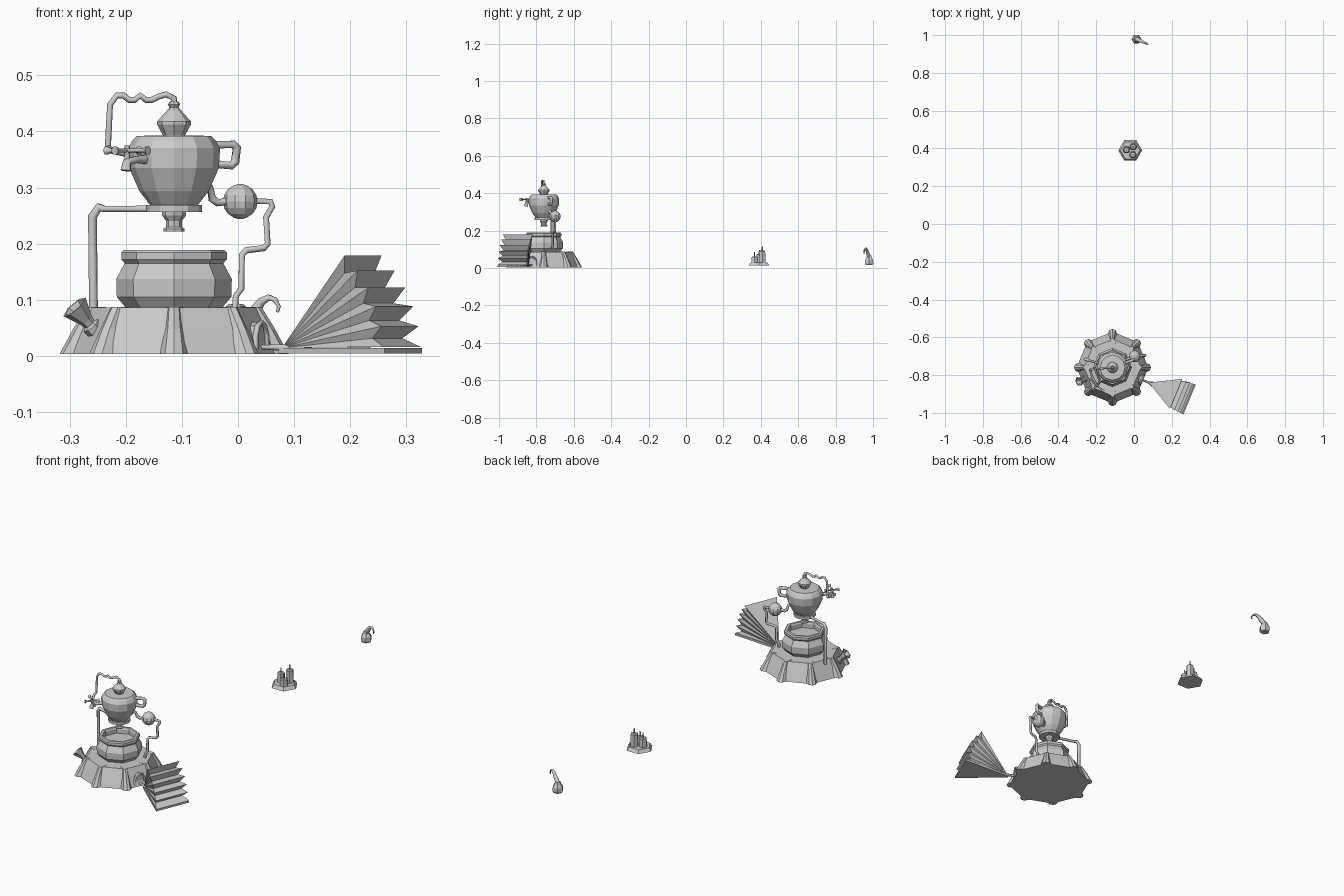
import bpy, bmesh
from math import cos, sin, pi, radians
from mathutils import Vector, Matrix

CX, CY = -0.114, -0.76          # axis of the still


def finish(name, bm):
    bmesh.ops.recalc_face_normals(bm, faces=bm.faces)
    me = bpy.data.meshes.new(name)
    bm.to_mesh(me)
    bm.free()
    ob = bpy.data.objects.new(name, me)
    bpy.context.collection.objects.link(ob)
    return ob


def lathe(name, profile, n, loc=(CX, CY, 0), axis=None, turn=0):
    """Turned solid from (radius, height) pairs, flat facets, capped ends."""
    bm = bmesh.new()
    rings = [[bm.verts.new((r * cos(2 * pi * i / n + turn), r * sin(2 * pi * i / n + turn), z))
              for i in range(n)] for r, z in profile]
    for a, b in zip(rings, rings[1:]):
        for i in range(n):
            bm.faces.new((a[i], a[(i + 1) % n], b[(i + 1) % n], b[i]))
    bm.faces.new(rings[0])
    bm.faces.new(rings[-1])
    rot = Matrix()
    if axis:
        rot = Vector((0, 0, 1)).rotation_difference(Vector(axis)).to_matrix().to_4x4()
    bmesh.ops.transform(bm, matrix=Matrix.Translation(loc) @ rot, verts=bm.verts)
    return finish(name, bm)


def tube(name, pts, r, taper=None):
    """Faceted pipe along a path; taper gives a radius factor per point."""
    cu = bpy.data.curves.new(name, 'CURVE')
    cu.dimensions = '3D'
    cu.bevel_depth = r
    cu.bevel_resolution = 1
    cu.use_fill_caps = True
    sp = cu.splines.new('POLY')
    sp.points.add(len(pts) - 1)
    for i, p in enumerate(pts):
        sp.points[i].co = (*p, 1)
        sp.points[i].radius = taper[i] if taper else 1
    ob = bpy.data.objects.new(name, cu)
    bpy.context.collection.objects.link(ob)
    bpy.ops.object.select_all(action='DESELECT')
    ob.select_set(True)
    bpy.context.view_layer.objects.active = ob
    bpy.ops.object.convert(target='MESH')
    return ob


def polar(t, ang, z, side=0):
    """Point at distance t from the still axis in direction ang (degrees)."""
    a = radians(ang)
    return Vector((CX + t * cos(a) - side * sin(a), CY + t * sin(a) + side * cos(a), z))


# Furnace base with a rib on every corner
lathe("furnace_base", [(0.19, 0.003), (0.168, 0.05), (0.15, 0.086)], 8)
for k in range(8):
    bm = bmesh.new()
    rows = []
    for t, z, w in [(0.204, 0.003, 0.02), (0.180, 0.048, 0.014), (0.156, 0.087, 0.011)]:
        rows.append([bm.verts.new(polar(t - d, 45 * k, z, s * w * m))
                     for s, d, m in [(-1, 0.035, 1.5), (-1, 0.006, 0.8), (1, 0.006, 0.8), (1, 0.035, 1.5)]]
                    + [bm.verts.new(polar(t, 45 * k, z))])
        rows[-1].insert(2, rows[-1].pop())
    for a, b in zip(rows, rows[1:]):
        for i in range(5):
            bm.faces.new((a[i], a[(i + 1) % 5], b[(i + 1) % 5], b[i]))
    bm.faces.new(rows[0])
    bm.faces.new(rows[-1])
    finish("base_rib", bm)

# Arched stoke door on the bellows side
arch = [(-0.026, 0.005), (-0.026, 0.035), (-0.017, 0.053), (0, 0.06),
        (0.017, 0.053), (0.026, 0.035), (0.026, 0.005)]
bm = bmesh.new()
panel = bm.faces.new([bm.verts.new(polar(0.166, -22.5, z, s)) for s, z in arch])
ext = bmesh.ops.extrude_face_region(bm, geom=[panel])
bmesh.ops.translate(bm, vec=polar(-0.03, -22.5, 0) - polar(0, -22.5, 0),
                    verts=[v for v in ext["geom"] if isinstance(v, bmesh.types.BMVert)])
finish("stoke_door", bm)
tube("door_frame", [polar(0.168, -22.5, z, s) for s, z in arch], 0.005)

# Chimney horn on the left
foot = polar(0.145, -157.5, 0.038)
lathe("flue_horn", [(0.012, 0), (0.017, 0.012), (0.017, 0.022), (0.011, 0.026), (0.013, 0.036),
                    (0.026, 0.068), (0.021, 0.068), (0.009, 0.04)], 6, foot,
      polar(0.19, -157.5, 0.085) - foot)

# Open cooking pot
lathe("pot", [(0.086, 0.086), (0.102, 0.105), (0.103, 0.137), (0.088, 0.165), (0.094, 0.172),
              (0.094, 0.184), (0.089, 0.189), (0.078, 0.189), (0.074, 0.18), (0.074, 0.16)], 8)

# Upper vessel, lid and nozzle
lathe("vessel", [(0.042, 0.268), (0.062, 0.294), (0.08, 0.335), (0.082, 0.37), (0.074, 0.384),
                 (0.066, 0.392), (0.02, 0.393)], 12)
lathe("lid_knob", [(0.018, 0.39), (0.03, 0.412), (0.03, 0.418), (0.012, 0.438), (0.008, 0.443),
                   (0.011, 0.448), (0.008, 0.453)], 8)
lathe("support_ring", [(0.05, 0.256), (0.05, 0.269)], 12)
lathe("drip_nozzle", [(0.022, 0.26), (0.021, 0.25), (0.014, 0.24), (0.014, 0.23),
                      (0.019, 0.226), (0.019, 0.222)], 8)

# Wavy vapour pipe from the lid
wave = [(0, 0.45), (0, 0.459), (-0.014, 0.466), (-0.028, 0.462), (-0.04, 0.456), (-0.05, 0.456),
        (-0.06, 0.464), (-0.07, 0.456), (-0.08, 0.456), (-0.09, 0.464), (-0.102, 0.464),
        (-0.114, 0.448), (-0.116, 0.41), (-0.118, 0.37)]
tube("vapour_pipe", [(CX + x, CY + x * 0.09, z) for x, z in wave], 0.0055)
tube("vapour_link", [(CX - 0.118, CY - 0.01, 0.37), (-0.225, -0.80, 0.366), polar(0.125, -132, 0.36)], 0.006)

# Tap with a cross handle
tube("tap_pipe", [polar(t, -132, z) for t, z in [(0.07, 0.35), (0.1, 0.35), (0.125, 0.346), (0.128, 0.33)]],
     0.008, [1.2, 0.9, 1, 1.3])
tube("tap_stem", [polar(0.125, -132, 0.345), polar(0.125, -132, 0.375)], 0.005)
for nm, ends in (("tap_bar_across", [(0.125, -0.05), (0.125, -0.038), (0.125, 0.038), (0.125, 0.05)]),
                 ("tap_bar_along", [(0.092, 0), (0.102, 0), (0.148, 0), (0.158, 0)])):
    tube(nm, [polar(t, -132, 0.366, s) for t, s in ends], 0.005, [1.7, 0.8, 0.8, 1.7])

# Side handle
tube("vessel_handle", [polar(t, 20, z) for t, z in
     [(0.07, 0.376), (0.112, 0.377), (0.119, 0.37), (0.116, 0.346), (0.108, 0.339), (0.075, 0.342)]], 0.008)

# Post and arm carrying the vessel
arm = 163
tube("support_arm", [polar(t, arm, z) for t, z in
     [(0.045, 0.262), (0.13, 0.262), (0.14, 0.265), (0.152, 0.248), (0.15, 0.07)]],
     0.008, [0.8, 0.8, 1.05, 1.05, 1])

# Condenser bulb and return pipe
bulb = (0.004, -0.70, 0.275)
lathe("condenser_bulb", [(0.031 * sin(pi * k / 8) + (0.004 if k in (0, 8) else 0), -0.031 * cos(pi * k / 8))
                         for k in range(9)], 10, bulb)
tube("bulb_inlet", [(-0.065, -0.735, 0.305), (-0.05, -0.725, 0.3), (-0.046, -0.72, 0.28),
                    (-0.036, -0.715, 0.273), (-0.02, -0.71, 0.275)], 0.008, [1.3, 0.8, 0.9, 0.9, 0.9])
tube("return_pipe", [(0.03, -0.697, 0.276), (0.058, -0.695, 0.275), (0.061, -0.695, 0.266),
                     (0.05, -0.7, 0.247), (0.053, -0.7, 0.2), (0.046, -0.702, 0.192), (0.014, -0.71, 0.188),
                     (0.007, -0.713, 0.18), (0.006, -0.713, 0.12), (-0.004, -0.716, 0.106),
                     (-0.006, -0.717, 0.075)], 0.0062)

# Bellows: fan of pleats hinged at the nozzle
bm = bmesh.new()
TIP = 0.208
tip = bm.verts.new(polar(TIP, -22.5, 0.014))
pairs = []
for k in range(11):
    a = radians(2 + 45.5 * k / 10)
    r, w = (0.232, 0.086) if k % 2 == 0 else (0.205, 0.070)
    pairs.append([bm.verts.new(polar(TIP + r * cos(a), -22.5, 0.008 + r * sin(a), s * w)) for s in (-1, 1)])
for (a, b), (c, d) in zip(pairs, pairs[1:]):
    bm.faces.new((a, b, d, c))
    bm.faces.new((tip, a, c))
    bm.faces.new((tip, d, b))
bm.faces.new((tip, *pairs[0]))
bm.faces.new((tip, *pairs[-1]))
finish("bellows", bm)
bm = bmesh.new()
board = [[bm.verts.new(polar(t, -22.5, z, s)) for t, s in
          [(TIP - 0.004, -0.005), (TIP + 0.234, -0.087), (TIP + 0.234, 0.087), (TIP - 0.004, 0.005)]]
         for z in (0.004, 0.014)]
for i in range(4):
    bm.faces.new((board[0][i], board[0][(i + 1) % 4], board[1][(i + 1) % 4], board[1][i]))
bm.faces.new(board[0])
bm.faces.new(board[1])
finish("bellows_board", bm)
tube("bellows_nozzle", [polar(0.16, -22.5, 0.016), polar(0.225, -22.5, 0.014)], 0.007, [0.6, 1])

# Candle tray
lathe("candle_tray", [(0.063, 0.014), (0.052, 0.03)], 6, (-0.02, 0.39, 0))
for x, y, h in [(-0.004, 0.408, 0.092), (-0.04, 0.392, 0.074), (-0.006, 0.366, 0.062)]:
    lathe("candle", [(0.02, 0.028), (0.018, h - 0.004), (0.014, h)], 6, (x, y, 0))
    lathe("candle_wick", [(0.004, h - 0.002), (0.003, h + 0.022)], 5, (x, y, 0))

# Small flask with a hooked neck
lathe("flask", [(0.021, 0.015), (0.026, 0.024), (0.025, 0.042), (0.016, 0.056), (0.013, 0.066)],
      6, (0.013, 0.979, 0))
tube("flask_neck", [(0.013, 0.979, 0.06), (0.03, 0.971, 0.08), (0.042, 0.966, 0.097), (0.055, 0.96, 0.104),
                    (0.066, 0.955, 0.1), (0.073, 0.952, 0.088), (0.07, 0.953, 0.078)],
     0.012, [1, 0.85, 0.65, 0.5, 0.4, 0.3, 0.25])
